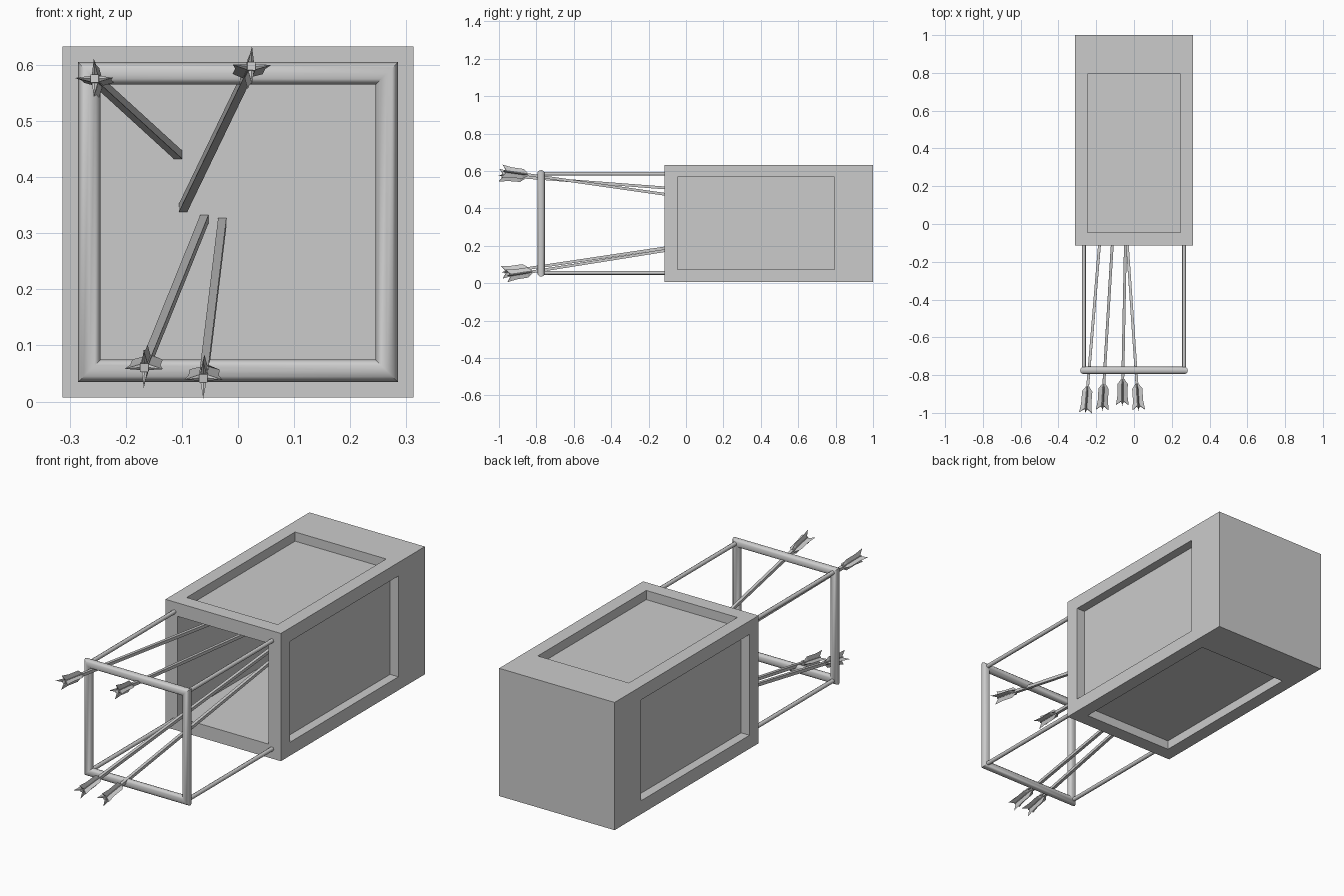
import bpy, bmesh, math
from mathutils import Vector

if "Cube" in bpy.data.objects:
    bpy.data.objects.remove(bpy.data.objects["Cube"])

ZC = 0.32          # height of the long axis
HALF = 0.313       # half width of the square box
FRONT, BACK, FLOOR = -0.115, 1.0, 0.8
BAR = 0.265        # half size of the tube frame


def add_object(name, bm):
    bmesh.ops.recalc_face_normals(bm, faces=bm.faces)
    mesh = bpy.data.meshes.new(name)
    bm.to_mesh(mesh)
    bm.free()
    ob = bpy.data.objects.new(name, mesh)
    bpy.context.collection.objects.link(ob)
    return ob


def box(name, lo, hi):
    bm = bmesh.new()
    bmesh.ops.create_cube(bm, size=1)
    for v in bm.verts:
        v.co = [lo[i] + (v.co[i] + 0.5) * (hi[i] - lo[i]) for i in range(3)]
    return add_object(name, bm)


def smooth(ob, angle):
    bpy.ops.object.select_all(action='DESELECT')
    ob.select_set(True)
    bpy.context.view_layer.objects.active = ob
    bpy.ops.object.shade_smooth_by_angle(angle=math.radians(angle))


def loft(bm, rings, closed=False):
    n = len(rings[0])
    pairs = list(zip(rings, rings[1:]))
    if closed:
        pairs.append((rings[-1], rings[0]))
    for a, b in pairs:
        for i in range(n):
            j = (i + 1) % n
            bm.faces.new((a[i], a[j], b[j], b[i]))


# Case: hollow from the front, with a sunken panel on each long side
case = box("case", (-HALF, FRONT, ZC - HALF), (HALF, BACK, ZC + HALF))
P, D = 0.247, 0.045
cutters = [box("cutter", (-P, FRONT - 0.1, ZC - P), (P, FLOOR, ZC + P))]
for s in (-1, 1):
    a, b = sorted((s * (HALF - D), s * (HALF + 0.1)))
    cutters.append(box("cutter", (a, -0.045, ZC - P), (b, FLOOR - 0.005, ZC + P)))
    cutters.append(box("cutter", (-P, -0.045, ZC + a), (P, FLOOR - 0.005, ZC + b)))
bpy.context.view_layer.objects.active = case
for c in cutters:
    m = case.modifiers.new("cut", 'BOOLEAN')
    m.operation, m.solver, m.object = 'DIFFERENCE', 'EXACT', c
    bpy.ops.object.modifier_apply(modifier=m.name)
    bpy.data.objects.remove(c)

# Mouth frame: mitred square of round tube
bm = bmesh.new()
rings = []
for sx, sz in ((-1, -1), (1, -1), (1, 1), (-1, 1)):
    ring = []
    for k in range(12):
        t = math.tau * k / 12
        off = BAR + 0.02 * math.cos(t)
        ring.append(bm.verts.new((sx * off, -0.775 + 0.02 * math.sin(t), ZC + sz * off)))
    rings.append(ring)
loft(bm, rings, closed=True)
smooth(add_object("mouth_frame", bm), 40)

# Four rods holding the frame to the case
for sx in (-1, 1):
    for sz in (-1, 1):
        bpy.ops.mesh.primitive_cylinder_add(
            vertices=8, radius=0.01, depth=0.68, rotation=(math.pi / 2, 0, 0),
            location=(sx * BAR, -0.435, ZC + sz * BAR))
        rod = bpy.context.object
        rod.name = "frame_rod"
        smooth(rod, 50)


# Arrow: square shaft plus four tapering vanes lofted as a star
def arrow(tail, head):
    tail, head = Vector(tail), Vector(head)
    axis = (head - tail).normalized()
    side = Vector((1, 0, 0))
    side = (side - axis * side.dot(axis)).normalized()
    up = side.cross(axis)

    def point(dist, r, t):
        return tail + axis * dist + (side * math.cos(t) + up * math.sin(t)) * r

    bm = bmesh.new()
    length = (head - tail).length
    ends = [[bm.verts.new(point(d, 0.0105, math.pi / 4 + k * math.pi / 2)) for k in range(4)]
            for d in (0.015, length)]
    loft(bm, ends)
    for e in ends:
        bm.faces.new(e)
    add_object("arrow_shaft", bm)

    bm = bmesh.new()
    rings = []
    # distance and radius of vane tips, then of the valleys between them
    for do, ro, di, ri in ((0, 0.034, 0.025, 0.008), (0.05, 0.027, 0.05, 0.008),
                           (0.115, 0.027, 0.115, 0.008), (0.14, 0.009, 0.14, 0.007)):
        rings.append([bm.verts.new(point(di, ri, k * math.pi / 4) if k % 2 else
                                   point(do, ro, k * math.pi / 4)) for k in range(8)])
    loft(bm, rings)
    for ring, d in ((rings[0], 0.025), (rings[-1], 0.14)):
        c = bm.verts.new(point(d, 0, 0))
        for i in range(8):
            bm.faces.new((ring[i], ring[(i + 1) % 8], c))
    add_object("arrow_vanes", bm)


for tail, head in (((-0.257, -1.0, 0.577), (-0.107, FLOOR, 0.44)),
                   ((0.025, -0.985, 0.60), (-0.098, FLOOR, 0.345)),
                   ((-0.168, -0.985, 0.058), (-0.06, FLOOR, 0.325)),
                   ((-0.062, -0.96, 0.039), (-0.028, FLOOR, 0.32))):
    arrow(tail, head)
